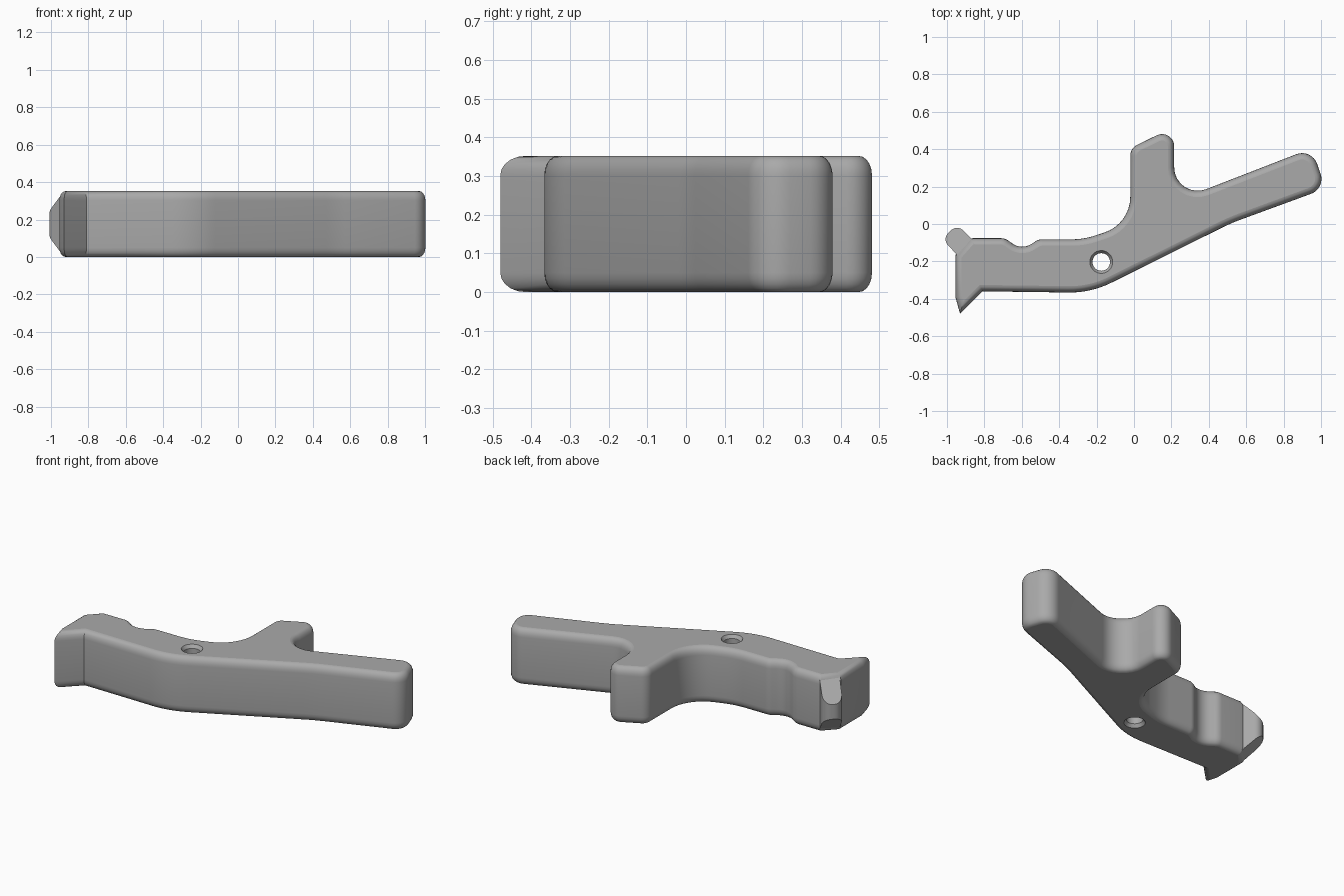
import bpy, bmesh, math
from mathutils import Vector

old = bpy.data.objects.get("Cube")
if old:
    bpy.data.objects.remove(old)

HEIGHT = 0.352
grey = bpy.data.materials.new("plain grey")
grey.use_nodes = True
colour = (0.40, 0.40, 0.40, 1)
grey.diffuse_color = colour
grey.node_tree.nodes["Principled BSDF"].inputs["Base Color"].default_value = colour


def rounded(corners, steps=8):
    """Turn (x, y, radius) corners into an outline with arc fillets."""
    out = []
    for i, (x, y, r) in enumerate(corners):
        p = Vector((x, y))
        if r == 0:
            out.append(p)
            continue
        a = (Vector(corners[i - 1][:2]) - p).normalized()
        b = (Vector(corners[(i + 1) % len(corners)][:2]) - p).normalized()
        half = a.angle(b) / 2
        centre = p + (a + b).normalized() * r / math.sin(half)
        start = p + a * r / math.tan(half) - centre
        end = p + b * r / math.tan(half) - centre
        sweep = start.angle_signed(end)
        for k in range(steps + 1):
            t = -sweep * k / steps
            c, s = math.cos(t), math.sin(t)
            out.append(centre + Vector((start.x * c - start.y * s, start.x * s + start.y * c)))
    return out


def inset(points, d):
    """Move a counter-clockwise outline inwards by d."""
    out = []
    for i, p in enumerate(points):
        e = (p - points[i - 1]).normalized()
        f = (points[(i + 1) % len(points)] - p).normalized()
        n = Vector((-e.y, e.x)) + Vector((-f.y, f.x))
        n.normalize()
        cosine = max(n.dot(Vector((-e.y, e.x))), 0.5)
        out.append(p + n * d / cosine)
    return out


def loft(bm, rings):
    loops = [[bm.verts.new((p.x, p.y, z)) for p in pts] for pts, z in rings]
    for lo, hi in zip(loops, loops[1:]):
        for i in range(len(lo)):
            j = (i + 1) % len(lo)
            bm.faces.new((lo[i], lo[j], hi[j], hi[i]))
    return loops


def finish(bm, name):
    bmesh.ops.recalc_face_normals(bm, faces=bm.faces)
    mesh = bpy.data.meshes.new(name)
    bm.to_mesh(mesh)
    bm.free()
    mesh.materials.append(grey)
    obj = bpy.data.objects.new(name, mesh)
    bpy.context.collection.objects.link(obj)
    bpy.ops.object.select_all(action="DESELECT")
    obj.select_set(True)
    bpy.context.view_layer.objects.active = obj
    bpy.ops.object.shade_smooth_by_angle(angle=math.radians(30))
    return obj


# Lever body: hooked end, finger curve, upright prong and long arm
body = rounded([
    (-0.93, -0.48, 0), (-0.81, -0.36, 0), (-0.23, -0.368, 0.5),
    (0.52, 0.005, 1.0), (1.025, 0.19, 0.085), (0.95, 0.405, 0.085),
    (0.215, 0.12, 0.125), (0.215, 0.52, 0.065), (-0.02, 0.405, 0.065),
    (-0.02, 0.0, 0.2), (-0.27, -0.082, 0.4), (-0.51, -0.082, 0.07),
    (-0.6, -0.14, 0.09), (-0.69, -0.076, 0.07), (-0.87, -0.076, 0.02),
    (-0.955, -0.165, 0), (-0.955, -0.39, 0)])

# Rounded rim, mirrored between bottom and top
RIM_IN, RIM_UP, STEPS = 0.034, 0.05, 5
rim = []
for k in range(STEPS + 1):
    t = k / STEPS * math.pi / 2
    rim.append((RIM_IN * (1 - math.sin(t)), RIM_UP * (1 - math.cos(t))))
profile = rim + [(d, HEIGHT - z) for d, z in reversed(rim)]

bm = bmesh.new()
shell = loft(bm, [(inset(body, d), z) for d, z in profile])

# Countersunk pivot hole
ring = [Vector((math.cos(a), math.sin(a))) for a in (math.tau * k / 40 for k in range(40))]
pivot = Vector((-0.175, -0.203))
hole = loft(bm, [([pivot + p * r for p in ring], z) for r, z in
                 ((0.061, 0), (0.047, 0.02), (0.047, HEIGHT - 0.02), (0.061, HEIGHT))])

# Flat top and bottom faces around the hole
for end in (0, -1):
    edges = []
    for loop in (shell[end], hole[end]):
        edges += [bm.edges.get((loop[i - 1], loop[i])) for i in range(len(loop))]
    for e in edges:
        e.smooth = False
    bmesh.ops.triangle_fill(bm, edges=edges, use_beauty=True,
                            normal=(0, 0, 1 if end else -1))
finish(bm, "lever_body")

# Tapered nub on the corner of the hooked end
nub = rounded([(-0.945, -0.165, 0), (-0.862, -0.085, 0),
               (-0.945, -0.002, 0.048), (-1.028, -0.08, 0.048)])
nub_root = Vector((-0.907, -0.125))
outward = Vector((-1, 1)).normalized()
bm = bmesh.new()
loops = loft(bm, [(nub, 0), (nub, 1)])
for side, loop in zip((-1, 1), loops):
    for v in loop:
        d = max((v.co.xy - nub_root).dot(outward), 0)
        v.co.z = HEIGHT / 2 + side * (HEIGHT / 2 - 0.02 - 0.95 * d)
    for i in range(len(loop)):
        bm.edges.get((loop[i - 1], loop[i])).smooth = False
    bm.faces.new(loop)
finish(bm, "corner_nub")
